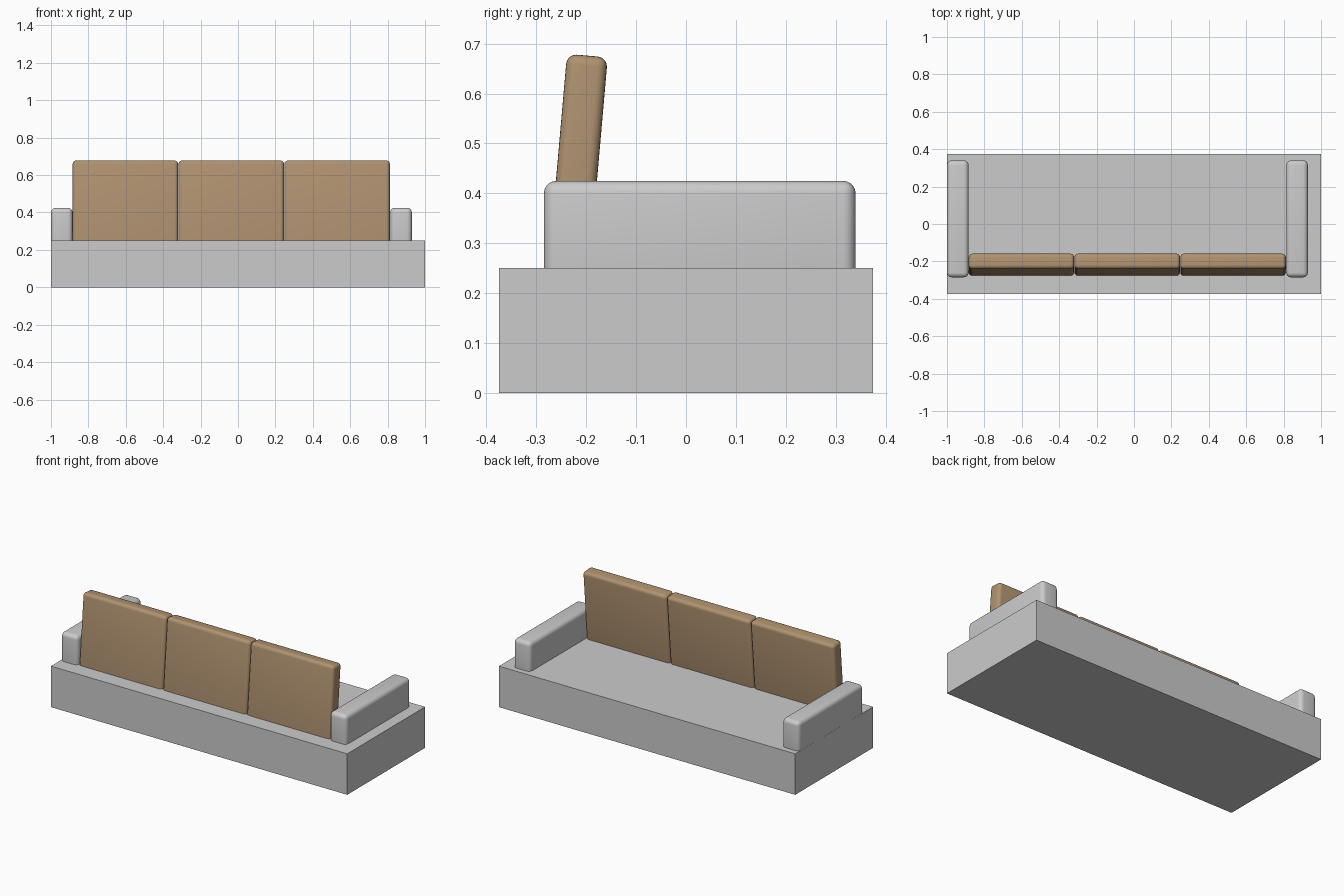
import bpy
from math import radians

if "Cube" in bpy.data.objects:
    bpy.data.objects.remove(bpy.data.objects["Cube"])

brown = bpy.data.materials.new("brown_fabric")
brown.diffuse_color = (0.435, 0.29, 0.165, 1)
brown.use_nodes = True
brown.node_tree.nodes["Principled BSDF"].inputs["Base Color"].default_value = brown.diffuse_color


def box(name, center, size, bevel=0, tilt=0, material=None):
    bpy.ops.mesh.primitive_cube_add(size=1, location=center)
    ob = bpy.context.object
    ob.name = name
    ob.scale = size
    bpy.ops.object.transform_apply(location=False, rotation=False, scale=True)
    ob.rotation_euler.x = radians(tilt)
    if bevel:
        mod = ob.modifiers.new("rounded_edges", "BEVEL")
        mod.width = bevel
        mod.segments = 5
        bpy.ops.object.modifier_apply(modifier=mod.name)
        bpy.ops.object.shade_smooth_by_angle(angle=radians(35))
    if material:
        ob.data.materials.append(material)
    return ob


# Solid base
box("base", (0, 0, 0.125), (2, 0.75, 0.25))

# Rounded armrests, sunk into the base
for side, x in (("left", -0.942), ("right", 0.872)):
    box(side + "_armrest", (x, 0.0275, 0.31), (0.115, 0.625, 0.23), bevel=0.025)

# Three leaning back cushions, sunk into the base
width = 0.566
for i in range(3):
    box(f"back_cushion_{i + 1}", (-0.602 + i * width, -0.2195, 0.427),
        (width - 0.002, 0.082, 0.5), bevel=0.02, tilt=-5, material=brown)
